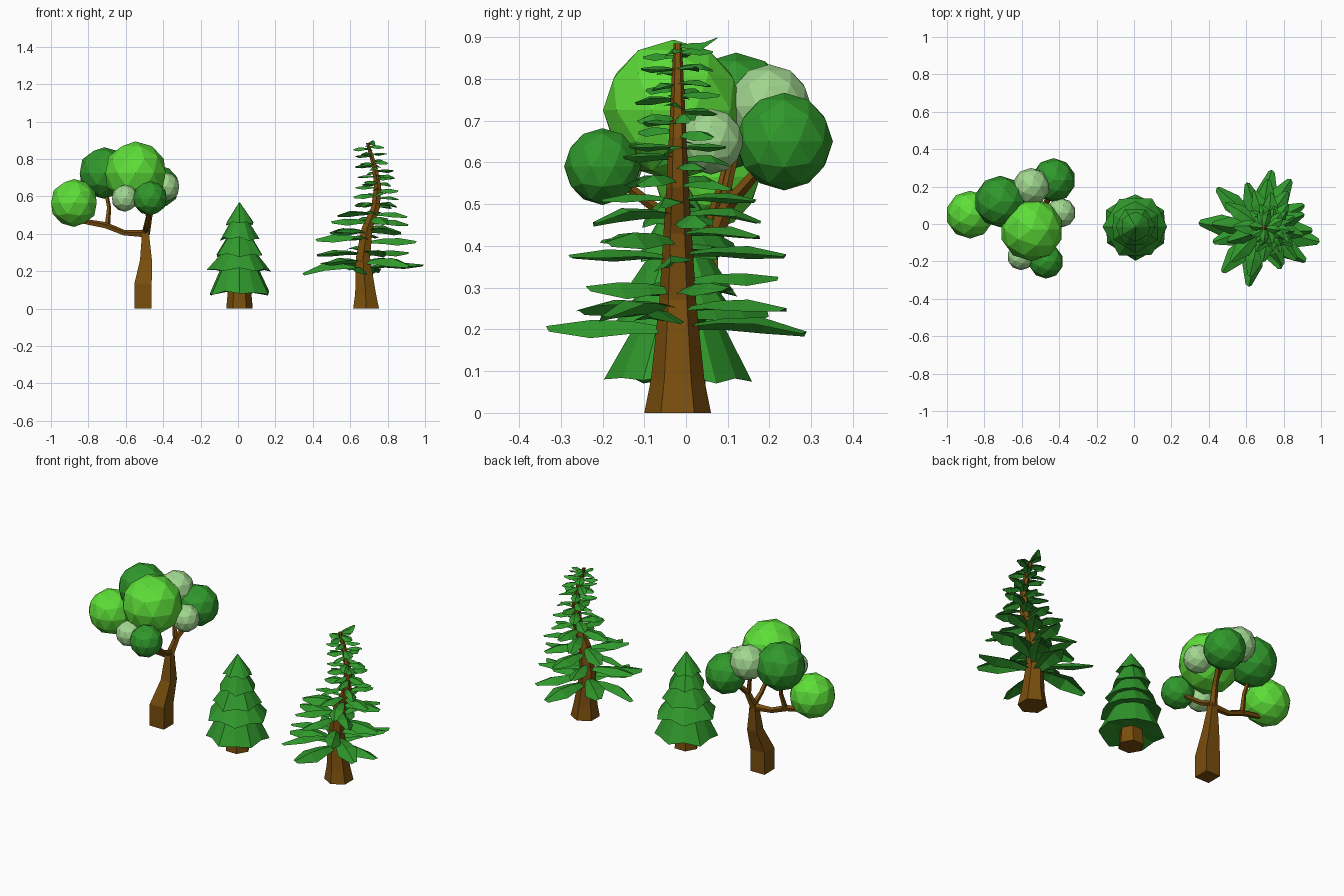
import bpy, bmesh, math, random
from mathutils import Vector, Matrix

if "Cube" in bpy.data.objects:
    bpy.data.objects.remove(bpy.data.objects["Cube"])

random.seed(4)


def material(name, rgb):
    m = bpy.data.materials.new(name)
    m.diffuse_color = (*rgb, 1)
    m.use_nodes = True
    m.node_tree.nodes["Principled BSDF"].inputs["Base Color"].default_value = m.diffuse_color
    return m


BRIGHT = material("bright_green", (0.11, 0.73, 0.04))
DARK = material("deep_green", (0.03, 0.32, 0.025))
PALE = material("pale_green", (0.36, 0.68, 0.28))
BARK = material("bark", (0.19, 0.075, 0.004))


def finish(bm, name, mat, normals=True):
    if normals:
        bmesh.ops.recalc_face_normals(bm, faces=bm.faces)
    me = bpy.data.meshes.new(name)
    bm.to_mesh(me)
    bm.free()
    ob = bpy.data.objects.new(name, me)
    me.materials.append(mat)
    bpy.context.collection.objects.link(ob)
    return ob


def loft(bm, rings):
    """Join rings of points with quads and cap both ends."""
    rings = [[bm.verts.new(p) for p in r] for r in rings]
    n = len(rings[0])
    for a, b in zip(rings, rings[1:]):
        for i in range(n):
            j = (i + 1) % n
            bm.faces.new((a[i], a[j], b[j], b[i]))
    bm.faces.new(rings[0][::-1])
    bm.faces.new(rings[-1])


def limb(name, path, sides, start=0, upright=False):
    """Tapered tube through (x, y, z, radius) points."""
    bm = bmesh.new()
    pts = [Vector(p[:3]) for p in path]
    rings = []
    for k, p in enumerate(pts):
        t = pts[min(k + 1, len(pts) - 1)] - pts[max(k - 1, 0)]
        q = Vector((0, 0, 1)).rotation_difference(Vector((0, 0, 1)) if upright else t)
        rings.append([])
        for i in range(sides):
            a = start + math.tau * i / sides
            rings[-1].append(p + q @ (Vector((math.cos(a), math.sin(a), 0)) * path[k][3]))
    loft(bm, rings)
    return finish(bm, name, BARK)


# Round-crowned tree: square bent trunk and forked branches
limb("round_tree_trunk", [(-.508, .0, 0, .066), (-.508, .0, .13, .066), (-.492, .045, .26, .045),
                          (-.495, .06, .42, .024)], 4, math.pi / 4, True)
branches = {
    "left_branch": [(-.49, .06, .40, .022), (-.61, .05, .405, .016), (-.71, .05, .445, .018), (-.85, .05, .47, .014)],
    "left_fork": [(-.70, .055, .44, .016), (-.69, .085, .54, .012), (-.71, .11, .64, .01)],
    "right_branch": [(-.495, .06, .40, .024), (-.475, .10, .50, .018), (-.43, .19, .60, .012)],
    "front_branch": [(-.495, .07, .41, .018), (-.485, -.02, .45, .014), (-.47, -.15, .55, .012)],
    "upper_branch": [(-.48, .09, .48, .014), (-.49, .10, .55, .012), (-.53, .13, .68, .01)],
}
for name, path in branches.items():
    limb("round_tree_" + name, path, 5)

# Faceted foliage balls
balls = [(-.548, -.03, .725, .169, BRIGHT), (-.715, .12, .725, .138, DARK), (-.877, .05, .565, .128, BRIGHT),
         (-.43, .235, .65, .117, DARK), (-.47, -.20, .59, .092, DARK), (-.55, .20, .735, .10, PALE),
         (-.39, .06, .65, .079, PALE), (-.605, -.175, .59, .072, PALE)]
for i, (x, y, z, r, mat) in enumerate(balls):
    bm = bmesh.new()
    bmesh.ops.create_icosphere(bm, subdivisions=2, radius=r, matrix=Matrix.Translation((x, y, z)))
    finish(bm, f"foliage_ball_{i + 1}", mat)

# Small fir: hexagonal stump and stacked jagged skirts
limb("fir_trunk", [(.008, -.015, 0, .071), (.008, -.015, .12, .06)], 6, 0, True)
skirts = [(.075, .24, .178, .09), (.20, .33, .172, .065), (.28, .41, .138, .05),
          (.365, .49, .108, .035), (.45, .567, .082, .003)]
for k, (z0, z1, r0, r1) in enumerate(skirts):
    bm = bmesh.new()
    low, high = [], []
    for i in range(12):
        a = math.tau * i / 12 + math.pi / 6 * (k % 2 + 1)
        odd = i % 2
        r = r0 * (.88 if odd else 1) * random.uniform(.97, 1.03)
        z = z0 + (.012 if odd else 0) + random.uniform(-.006, .008)
        low.append((.008 + r * math.cos(a), -.015 + r * math.sin(a), z))
        high.append((.008 + r1 * math.cos(a), -.015 + r1 * math.sin(a), z1))
    inner = [(.008 + (x - .008) * .5, -.015 + (y + .015) * .5, z0 + .02) for x, y, z in low]
    loft(bm, [inner, low, high])
    finish(bm, f"fir_skirt_{k + 1}", DARK)

# Tall pine: bowed hexagonal trunk
spine = [(.685, -.02, 0, .08), (.682, -.02, .08, .064), (.668, -.02, .27, .044), (.69, -.02, .43, .034),
         (.735, -.02, .54, .027), (.747, -.02, .66, .021), (.727, -.02, .77, .016), (.693, -.02, .885, .01)]
limb("pine_trunk", spine, 6, math.pi / 2, True)


def spine_x(z):
    for a, b in zip(spine, spine[1:]):
        if z <= b[2]:
            return a[0] + (b[0] - a[0]) * (z - a[2]) / (b[2] - a[2])
    return spine[-1][0]


def frond(bm, z, angle, length, droop, roll):
    """Folded leaf: ridge in the middle, wide past half way, blunt tip."""
    m = (Matrix.Translation((spine_x(z), -.02, z)) @ Matrix.Rotation(angle, 4, 'Z')
         @ Matrix.Rotation(roll, 4, 'X'))
    w = .014 + .135 * length
    rows = []
    for t, half, h in [(0, .25, 0), (.35, .7, .06), (.65, 1, .07), (1, .3, droop)]:
        s, u = half * w, h * length
        rows.append([bm.verts.new(m @ Vector(p)) for p in
                     ((t * length * .97, s, u - s * .5), (t * length, 0, u), (t * length * .97, -s, u - s * .5))])
    for a, b in zip(rows, rows[1:]):
        for i in (0, 1):
            bm.faces.new((a[i + 1], b[i + 1], b[i], a[i]))


# Whorls of four fronds, turning and shrinking toward the top
whorls = [(.21, .335), (.245, .31), (.305, .265), (.37, .275), (.42, .25), (.465, .22), (.51, .19),
          (.555, .155), (.60, .135), (.64, .12), (.68, .115), (.715, .11), (.75, .105), (.785, .10), (.82, .095),
          (.855, .085)]
for k, (z, r) in enumerate(whorls):
    bm = bmesh.new()
    for j in range(4):
        a = math.radians(82 - 30 * k + 90 * j + random.uniform(-6, 6))
        frond(bm, z + random.uniform(-.015, .015), a, r * random.uniform(.94, 1.02),
              random.uniform(-.1, .04), random.uniform(-.4, .4))
    finish(bm, f"pine_whorl_{k + 1}", DARK, False)

# Topmost frond
bm = bmesh.new()
frond(bm, .88, math.radians(75), .10, .2, .2)
finish(bm, "pine_top_frond", DARK, False)
